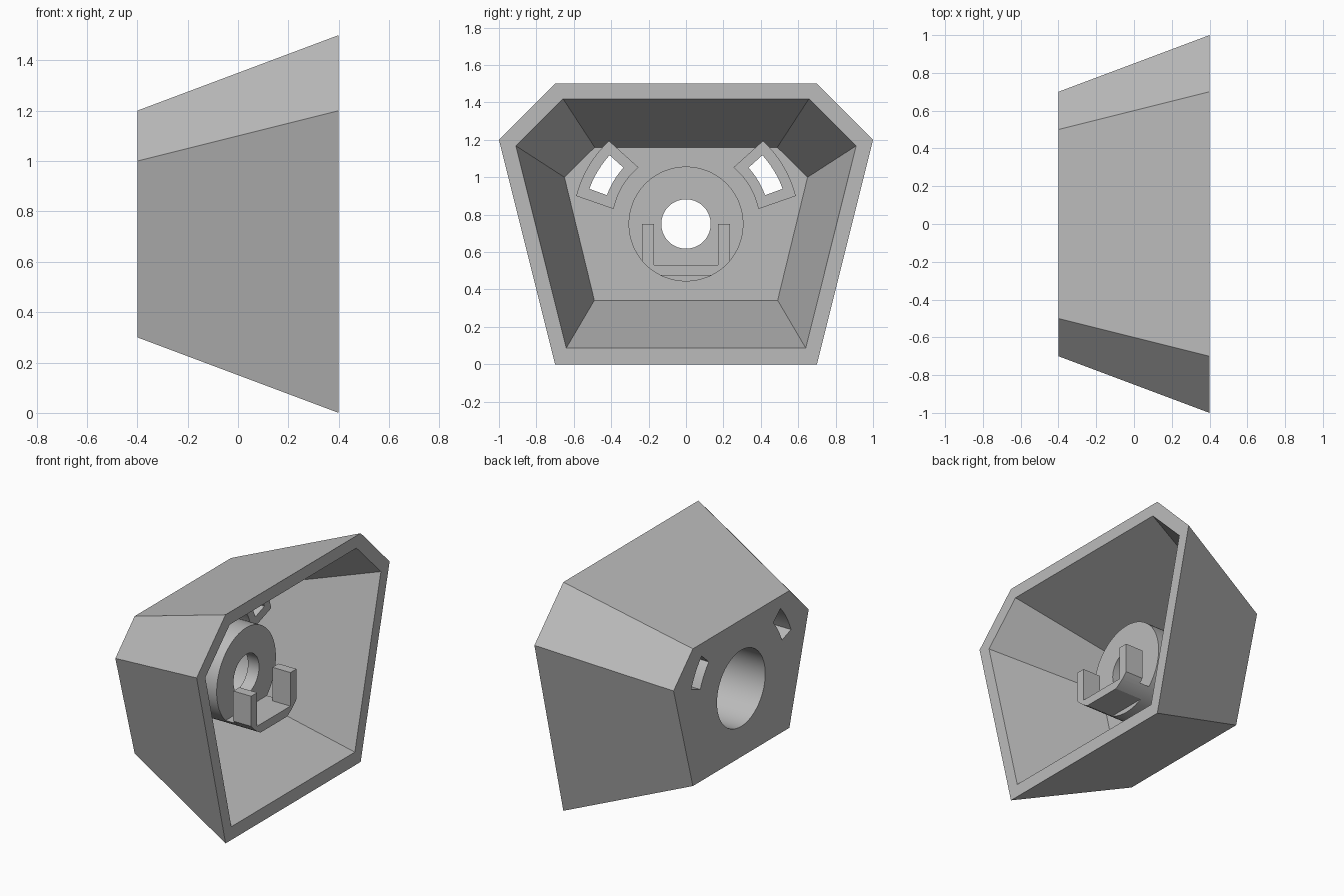
import bpy, bmesh, math
from math import cos, sin, radians

cube = bpy.data.objects.get("Cube")
if cube:
    bpy.data.objects.remove(cube, do_unlink=True)

grey = bpy.data.materials.new("plain_grey")
grey.use_nodes = True
colour = (0.5, 0.5, 0.5, 1)
grey.diffuse_color = colour
grey.node_tree.nodes["Principled BSDF"].inputs["Base Color"].default_value = colour

AXIS_Z = 0.75      # height of the bore axis
BOSS_R = 0.307
BACK, FLOOR, RIM = -0.4, -0.288, 0.4
BOSS_END = 0.06


def loft(name, x0, ring0, x1, ring1=None):
    """Closed solid between two (y, z) outlines at x0 and x1."""
    bm = bmesh.new()
    a = [bm.verts.new((x0, y, z)) for y, z in ring0]
    b = [bm.verts.new((x1, y, z)) for y, z in (ring1 or ring0)]
    bm.faces.new(a)
    bm.faces.new(b)
    for i in range(len(a)):
        j = (i + 1) % len(a)
        bm.faces.new((a[i], a[j], b[j], b[i]))
    bmesh.ops.recalc_face_normals(bm, faces=bm.faces)
    mesh = bpy.data.meshes.new(name)
    bm.to_mesh(mesh)
    bm.free()
    mesh.materials.append(grey)
    ob = bpy.data.objects.new(name, mesh)
    bpy.context.collection.objects.link(ob)
    return ob


def activate(ob):
    bpy.ops.object.select_all(action='DESELECT')
    ob.select_set(True)
    bpy.context.view_layer.objects.active = ob


def combine(target, other, operation='DIFFERENCE'):
    mod = target.modifiers.new("combine", 'BOOLEAN')
    mod.operation, mod.object, mod.solver = operation, other, 'EXACT'
    activate(target)
    bpy.ops.object.modifier_apply(modifier=mod.name)
    bpy.data.objects.remove(other, do_unlink=True)


def arc(r, start, end, steps):
    """Points around the bore axis, angles in degrees."""
    angles = [radians(start + (end - start) * i / steps) for i in range(steps + 1)]
    return [(r * cos(t), AXIS_Z + r * sin(t)) for t in angles]


def circle(r):
    return arc(r, 0, 360, 72)[:-1]


def mirrored(half):
    return half + [(-y, z) for y, z in reversed(half)]


def flip(ring):
    return [(-y, z) for y, z in ring]


# Tapered six-sided shell, open at the wide end
shell = loft("shell", BACK, mirrored([(0.5, 0.3), (0.7, 1.0), (0.5, 1.2)]),
             RIM, mirrored([(0.7, 0), (1, 1.2), (0.7, 1.5)]))
cavity = loft("cavity", FLOOR, mirrored([(0.49, 0.342), (0.65, 1.0), (0.488, 1.16)]),
              RIM, mirrored([(0.64, 0.087), (0.91, 1.168), (0.657, 1.419)]))
combine(shell, cavity)
combine(shell, loft("bore", BACK - 0.1, circle(0.25), FLOOR + 0.05))

# Hollow boss with a thick end plate and a smaller hole
boss = loft("boss", FLOOR, circle(BOSS_R), BOSS_END)
combine(boss, loft("bore", BACK, circle(0.25), BOSS_END - 0.08))
combine(boss, loft("hole", BACK, circle(0.132), BOSS_END + 0.1))

# Curved window ducts on both sides of the boss
window = arc(0.45, 20, 42, 6) + arc(0.55, 42, 20, 6)
frame = arc(0.395, 11.7, 50, 8) + arc(0.606, 47.2, 14.3, 8)
for side, shape in (("left", lambda ring: ring), ("right", flip)):
    combine(shell, loft("slot", BACK - 0.1, shape(window), FLOOR + 0.1))
    duct = loft(side + "_window_duct", FLOOR, shape(frame), -0.17)
    combine(duct, loft("slot", BACK, shape(window), 0))

# Cradle: base shelf joined to the boss, with two upright arms
base_z, shelf_z, arm_in, arm_out = 0.475, 0.53, 0.172, 0.235
low = math.degrees(math.asin((base_z - AXIS_Z) / BOSS_R))
mid = math.degrees(math.asin((shelf_z - AXIS_Z) / BOSS_R))
high = -math.degrees(math.acos(arm_out / BOSS_R))
cradle = loft("cradle", BOSS_END, mirrored(arc(BOSS_R, low, mid, 5)), 0.26)
arm = arc(BOSS_R, mid - 4, high, 4) + [(arm_out, AXIS_Z), (arm_in, AXIS_Z), (arm_in, shelf_z - 0.01)]
for shape in (list, flip):
    combine(cradle, loft("arm", 0.13, shape(arm), 0.26), 'UNION')

# Smooth the round walls, keep edges crisp
for ob in bpy.context.collection.objects:
    if ob.type == 'MESH' and grey.name in ob.data.materials:
        activate(ob)
        bpy.ops.object.shade_smooth_by_angle(angle=radians(20))
